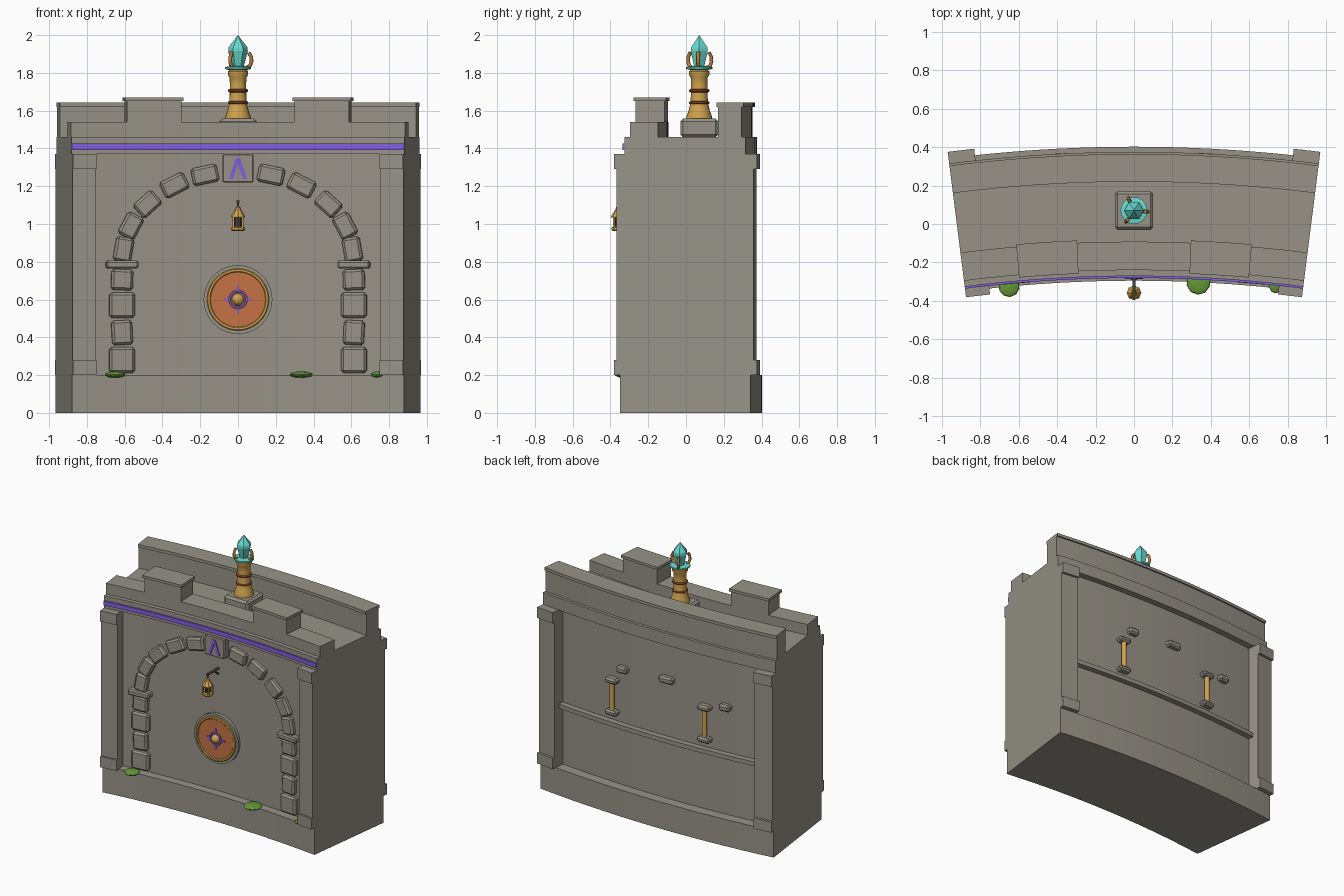
import bpy, bmesh, math
from mathutils import Matrix, Vector

if "Cube" in bpy.data.objects:
    bpy.data.objects.remove(bpy.data.objects["Cube"])

CY = -7.295    # centre of the wall's curve
P = 0.1257     # half angle of the wall
FRONT, BACK = 7.063, 7.622


def mat(name, r, g, b):
    m = bpy.data.materials.new(name)
    m.diffuse_color = (r, g, b, 1)
    m.use_nodes = True
    m.node_tree.nodes["Principled BSDF"].inputs["Base Color"].default_value = m.diffuse_color
    return m


STONE = mat("stone grey", 0.31, 0.29, 0.245)
GOLD = mat("gold", 0.64, 0.37, 0.075)
ORANGE = mat("copper orange", 0.56, 0.17, 0.06)
PURPLE = mat("purple", 0.22, 0.115, 0.75)
TEAL = mat("crystal teal", 0.14, 0.70, 0.63)
GREEN = mat("moss green", 0.13, 0.32, 0.04)
IRON = mat("dark iron", 0.07, 0.06, 0.055)
COPPER = mat("dark copper", 0.25, 0.07, 0.03)
BRONZE = mat("bronze", 0.48, 0.20, 0.04)


def finish(name, bm, material, smooth=False, bevel=0):
    bmesh.ops.recalc_face_normals(bm, faces=bm.faces)
    me = bpy.data.meshes.new(name)
    bm.to_mesh(me)
    bm.free()
    ob = bpy.data.objects.new(name, me)
    bpy.context.collection.objects.link(ob)
    me.materials.append(material)
    if bevel:
        mod = ob.modifiers.new("bevel", 'BEVEL')
        mod.width, mod.segments = bevel, 1
    if smooth:
        bpy.ops.object.select_all(action='DESELECT')
        ob.select_set(True)
        bpy.context.view_layer.objects.active = ob
        bpy.ops.object.shade_smooth_by_angle(angle=math.radians(35))
    return ob


def arc_block(name, r0, r1, z0, z1, a0=-P, a1=P, material=STONE, n=24):
    """Curved block between two radii, two heights and two angles."""
    bm = bmesh.new()
    rings = []
    for i in range(n + 1):
        a = a0 + (a1 - a0) * i / n
        rings.append([bm.verts.new((r * math.sin(a), CY + r * math.cos(a), z))
                      for r, z in ((r0, z0), (r1, z0), (r1, z1), (r0, z1))])
    for p, q in zip(rings, rings[1:]):
        for k in range(4):
            bm.faces.new((p[k], p[(k + 1) % 4], q[(k + 1) % 4], q[k]))
    bm.faces.new(rings[0])
    bm.faces.new(rings[-1])
    return finish(name, bm, material)


def on_wall(x, z, r, tilt=0):
    """Frame on the wall: x along it, y outward from the curve's centre, z up."""
    a = math.asin(x / r)
    return (Matrix.Translation((x, CY + r * math.cos(a), z))
            @ Matrix.Rotation(-a, 4, 'Z') @ Matrix.Rotation(tilt, 4, 'Y'))


def box(name, m, size, material=STONE, bevel=0):
    bm = bmesh.new()
    bmesh.ops.create_cube(bm, size=1, matrix=m @ Matrix.Diagonal((*size, 1)))
    return finish(name, bm, material, bevel=bevel)


def lathe(name, m, profile, n, material, smooth=True, caps=True):
    """Revolve (radius, height) points about local z."""
    bm = bmesh.new()
    rings = []
    for r, z in profile:
        k = n if r > 0 else 1
        rings.append([bm.verts.new(m @ Vector((r * math.cos(math.tau * i / n),
                      r * math.sin(math.tau * i / n), z))) for i in range(k)])
    for p, q in zip(rings, rings[1:]):
        for i in range(n):
            j = (i + 1) % n
            f = [p[i % len(p)], p[j % len(p)], q[j % len(q)], q[i % len(q)]]
            f = list(dict.fromkeys(f))
            if len(f) > 2:
                bm.faces.new(f)
    for ends in (rings[0], rings[-1]):
        if caps and len(ends) > 2:
            bm.faces.new(ends)
    return finish(name, bm, material, smooth)


def band(name, m, r0, r1, z0, z1, material, n=48):
    """Flat-faced ring between two radii."""
    c = (z1 - z0) * 0.25
    return lathe(name, m, [(r1, z0), (r1, z1 - c), (r1 - c, z1), (r0 + c, z1), (r0, z1 - c), (r0, z0)],
                 n, material, caps=False)


def tube(name, pts, t, material):
    cu = bpy.data.curves.new(name, 'CURVE')
    cu.dimensions, cu.bevel_depth, cu.bevel_resolution = '3D', t, 2
    cu.use_fill_caps = True
    sp = cu.splines.new('POLY')
    sp.points.add(len(pts) - 1)
    for q, p in zip(sp.points, pts):
        q.co = (*p, 1)
    cu.materials.append(material)
    ob = bpy.data.objects.new(name, cu)
    bpy.context.collection.objects.link(ob)


# Curved wall masses
arc_block("plinth", 7.0, 7.697, 0, 0.2)
arc_block("wall_body", FRONT, BACK, 0.2, 1.37)
arc_block("cornice", 7.024, 7.67, 1.37, 1.46)
arc_block("purple_band", 7.014, 7.03, 1.393, 1.425, material=PURPLE)
arc_block("front_parapet", 7.055, 7.203, 1.46, 1.54)
arc_block("rear_parapet", 7.525, 7.648, 1.46, 1.62)
arc_block("rear_coping", 7.515, 7.659, 1.62, 1.642)
arc_block("rear_string_course", 7.6, 7.665, 0.633, 0.665, -0.108, 0.108)

# Merlons and corner pilasters, mirrored
for s in (-1, 1):
    lo, hi = sorted((s * 0.0425, s * 0.0835))
    arc_block("merlon", 7.053, 7.205, 1.54, 1.65, lo, hi, n=6)
    arc_block("merlon_cap", 7.042, 7.215, 1.65, 1.67, lo - 0.0015, hi + 0.0015, n=6)
    lo, hi = sorted((s * 0.1077, s * P))
    for r0, r1, cap0, cap1 in ((6.983, 7.1, 6.969, 7.1), (7.6, 7.712, 7.6, 7.731)):
        arc_block("pilaster", r0, r1, 0.28, 1.29, lo, hi, n=3)
        arc_block("pilaster_base", cap0, cap1, 0.2, 0.28, lo, hi, n=3)
        arc_block("pilaster_cap", cap0, cap1, 1.29, 1.37, lo, hi, n=3)

# Arch stones: x, z, tilt in degrees, width, height
STONES = [(0.615, 0.28, 0, 0.135, 0.135), (0.615, 0.425, 3, 0.11, 0.13),
          (0.615, 0.57, 0, 0.135, 0.135), (0.615, 0.705, -2, 0.115, 0.11),
          (0.607, 0.865, -10, 0.095, 0.13), (0.568, 0.99, -28, 0.095, 0.13),
          (0.48, 1.105, -48, 0.095, 0.13), (0.337, 1.205, -63, 0.095, 0.14),
          (0.175, 1.26, -78, 0.095, 0.14)]
for s in (-1, 1):
    for x, z, tilt, w, h in STONES:
        box("arch_stone", on_wall(s * x, z, 7.065, s * math.radians(tilt)),
            (w, 0.075, h), bevel=0.013)
    box("impost", on_wall(s * 0.615, 0.785, 7.055), (0.17, 0.085, 0.042), bevel=0.009)
box("keystone", on_wall(0, 1.295, 7.05), (0.165, 0.07, 0.15), bevel=0.006)

# Purple chevron ornament
for s in (-1, 1):
    box("chevron_inlay", on_wall(s * 0.019, 1.293, 7.013, -s * 0.32),
        (0.02, 0.009, 0.115), PURPLE)

# Round shield set in the wall (local z points out of the front)
face = Matrix.Translation((0, CY + FRONT, 0.6)) @ Matrix.Rotation(math.pi / 2, 4, 'X')
lathe("shield_stone_ring", face, [(0.182, -0.02), (0.182, 0.025), (0, 0.025)], 48, STONE)
lathe("shield_disc", face, [(0.152, 0), (0.152, 0.031), (0, 0.031)], 48, ORANGE)
band("shield_gold_rim", face, 0.145, 0.164, 0.02, 0.038, GOLD)
band("shield_purple_ring", face, 0.038, 0.05, 0.03, 0.037, PURPLE, 32)
for k in range(4):
    box("shield_purple_tick", face @ Matrix.Rotation(k * math.pi / 2, 4, 'Z')
        @ Matrix.Translation((0.06, 0, 0.033)), (0.03, 0.01, 0.008), PURPLE)
lathe("shield_boss", face @ Matrix.Translation((0, 0, 0.03)),
      [(0.032 * math.cos(a), 0.032 * math.sin(a)) for a in (0, 0.3, 0.6, 0.9, 1.2)] + [(0, 0.032)],
      20, GOLD)

# Hanging lantern and bracket
lan = Matrix.Translation((0, -0.358, 0))
lathe("lantern_roof", lan, [(0.038, 1.035), (0.038, 1.042), (0.016, 1.075), (0.012, 1.09), (0, 1.095)], 8, GOLD, False)
lathe("lantern_core", lan, [(0.02, 0.975), (0.02, 1.037)], 8, IRON, False)
lathe("lantern_base", lan, [(0.03, 0.963), (0.036, 0.968), (0.036, 0.982), (0.026, 0.986)], 8, GOLD, False)
for k in range(4):
    a = (k + 0.5) * math.pi / 2
    p = (0.033 * math.cos(a), -0.358 + 0.033 * math.sin(a))
    tube("lantern_post", [(*p, 0.975), (*p, 1.038)], 0.006, GOLD)
tube("lantern_arm", [(0, -0.225, 1.118), (0, -0.365, 1.118)], 0.009, IRON)
tube("lantern_hook", [(0, -0.358, 1.118), (0, -0.358, 1.085)], 0.006, IRON)
tube("lantern_brace", [(0, -0.23, 1.075), (0, -0.29, 1.118)], 0.006, IRON)

# Crystal lamp on the walkway
lamp = Matrix.Translation((0, 0.07, 0))
box("lamp_pedestal", Matrix.Translation((0, 0.07, 1.508)), (0.2, 0.2, 0.1), bevel=0.015)
lathe("lamp_column", lamp, [(0.068, 1.555), (0.068, 1.568), (0.056, 1.60), (0.047, 1.64), (0.044, 1.68),
      (0.043, 1.74), (0.045, 1.775), (0.054, 1.79), (0.054, 1.808), (0.04, 1.82)], 20, GOLD)
for z in (1.642, 1.706):
    lathe("lamp_collar", lamp, [(0.045, z - 0.009), (0.054, z - 0.004), (0.054, z + 0.004), (0.045, z + 0.009)],
          20, COPPER)
lathe("crystal_dish", lamp, [(0.045, 1.815), (0.07, 1.821), (0.07, 1.831), (0.04, 1.836)], 20, TEAL)
lathe("crystal", lamp, [(0.03, 1.832), (0.052, 1.915), (0.05, 1.935), (0, 2.0)], 6, TEAL, False)
for k in range(3):
    a = math.radians(120 * k - 5)
    tube("lamp_prong", [(r * math.cos(a), 0.07 + r * math.sin(a), z) for r, z in
         ((0.045, 1.828), (0.064, 1.838), (0.072, 1.86), (0.07, 1.885), (0.058, 1.908))], 0.010, BRONZE)

# Moss on the front ledge: x, radius, half width, half depth
for x, r, w, d in ((-0.65, 7.0, 0.055, 0.055), (0.335, 7.0, 0.063, 0.065), (0.738, 7.018, 0.036, 0.045)):
    bm = bmesh.new()
    bmesh.ops.create_icosphere(bm, subdivisions=2, radius=1,
                               matrix=on_wall(x, 0.203, r) @ Matrix.Diagonal((w, d, 0.017, 1)))
    finish("moss", bm, GREEN)

# Gold rods with stone brackets and loose stones on the rear
for x in (-0.39, 0.375):
    lathe("rear_rod", on_wall(x, 0, 7.643), [(0.018, 0.73), (0.018, 0.965)], 16, GOLD)
    for z in (0.73, 0.968):
        box("rear_bracket", on_wall(x, z, 7.634), (0.098, 0.075, 0.04), bevel=0.012)
for x, z, tilt in ((0.29, 1.07, 0), (-0.08, 1.095, 0.08), (-0.55, 1.005, 0)):
    box("rear_stone", on_wall(x, z, 7.632), (0.115 if tilt else 0.085, 0.06, 0.05), bevel=0.012)
